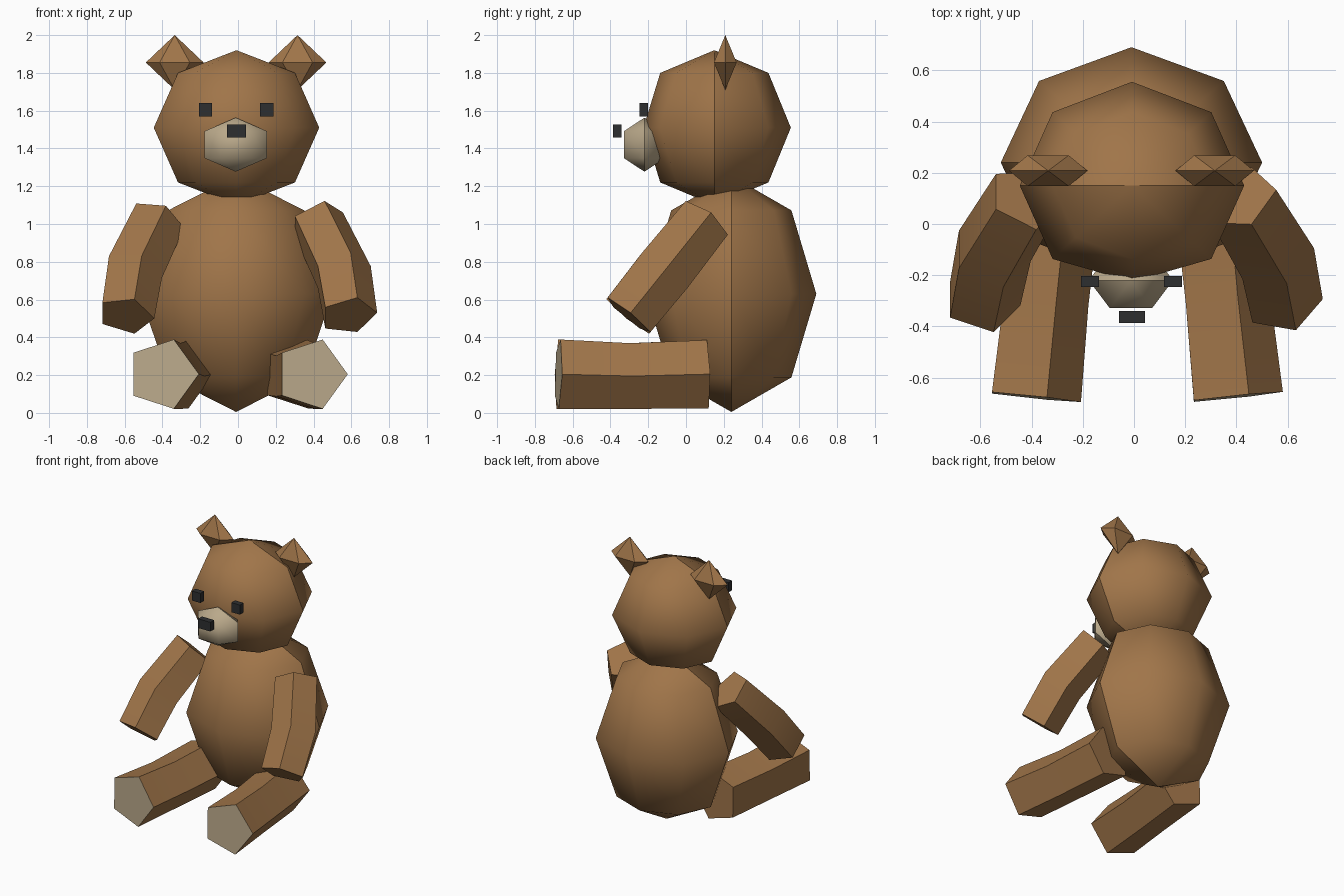
import bpy, bmesh, math
from mathutils import Vector, Matrix

cube = bpy.data.objects.get("Cube")
if cube:
    bpy.data.objects.remove(cube, do_unlink=True)


def material(name, rgb):
    m = bpy.data.materials.new(name)
    m.use_nodes = True
    m.diffuse_color = (*rgb, 1)
    m.node_tree.nodes["Principled BSDF"].inputs["Base Color"].default_value = (*rgb, 1)
    return m


BROWN = material("brown fur", (0.352, 0.178, 0.067))
BEIGE = material("beige fabric", (0.49, 0.395, 0.255))
DARK = material("dark buttons", (0.027, 0.028, 0.03))
MID = -0.005  # x of the symmetry plane


def finish(bm, name, mats, sharp_angle):
    """Shade smooth with sharp creases and link the part."""
    bmesh.ops.recalc_face_normals(bm, faces=bm.faces)
    for f in bm.faces:
        f.smooth = True
    for e in bm.edges:
        if e.calc_face_angle(0) > math.radians(sharp_angle):
            e.smooth = False
    mesh = bpy.data.meshes.new(name)
    bm.to_mesh(mesh)
    bm.free()
    for m in mats:
        mesh.materials.append(m)
    obj = bpy.data.objects.new(name, mesh)
    bpy.context.scene.collection.objects.link(obj)
    return obj


def ball(name, mat, centre, radii, segments, rings, front=None):
    """Low-poly ball with a side seam between its front and back halves."""
    bm = bmesh.new()
    place = (Matrix.Translation(centre) @ Matrix.Diagonal((*radii, 1))
             @ Matrix.Rotation(math.pi / 2, 4, 'Z'))
    bmesh.ops.create_uvsphere(bm, u_segments=segments, v_segments=rings,
                              radius=1, matrix=place)
    for e in bm.edges:
        if all(abs(v.co.y - centre[1]) < 1e-3 for v in e.verts):
            e.smooth = False
    if front is not None:  # flatten the foremost point
        min(bm.verts, key=lambda v: v.co.y).co.y = front
    return finish(bm, name, [mat], 80)


def box(name, mat, centre, size):
    bm = bmesh.new()
    bmesh.ops.create_cube(bm, size=1, matrix=Matrix.Translation(centre)
                          @ Matrix.Diagonal((*size, 1)))
    return finish(bm, name, [mat], 30)


def limb(name, path, radii, sole=False):
    """Five-sided bent tube with flat ends; the far end may be a sole."""
    pts = [Vector(p) for p in path]
    bm = bmesh.new()
    loops = []
    for i, p in enumerate(pts):
        d = (pts[min(i + 1, len(pts) - 1)] - pts[max(i - 1, 0)]).normalized()
        u = Vector((1, 0, 0))
        u = (u - d * d.dot(u)).normalized()
        v = d.cross(u)
        angles = [k * math.tau / 5 for k in range(5)]
        loops.append([bm.verts.new(p + radii[i] * (u * math.cos(a) + v * math.sin(a)))
                      for a in angles])
    for a, b in zip(loops, loops[1:]):
        for k in range(5):
            n = (k + 1) % 5
            bm.faces.new((a[k], a[n], b[n], b[k]))
    bm.faces.new(loops[0])
    end = bm.faces.new(loops[-1])
    end.material_index = 1 if sole else 0
    return finish(bm, name, [BROWN, BEIGE] if sole else [BROWN], 60)


def ear(name, centre):
    """Thin diamond pillow with a short ridge on both faces."""
    bm = bmesh.new()
    c = Vector(centre)
    for s in (-1, 1):
        for p in ((s * 0.153, 0, 0), (0, 0, s * 0.145),
                  (s * 0.08, 0.06, 0), (s * 0.08, -0.06, 0)):
            bm.verts.new(c + Vector(p))
    bmesh.ops.convex_hull(bm, input=bm.verts)
    return finish(bm, name, [BROWN], 35)


# Torso, head and muzzle
ball("body", BROWN, (-0.01, 0.24, 0.63), (0.51, 0.45, 0.625), 8, 4)
ball("head", BROWN, (-0.008, 0.15, 1.51), (0.438, 0.405, 0.41), 8, 4, front=-0.225)
ball("muzzle", BEIGE, (-0.012, -0.22, 1.42), (0.19, 0.145, 0.143), 6, 3)

# Nose and paired parts
box("nose", DARK, (MID - 0.003, -0.363, 1.493), (0.1, 0.045, 0.068))
for side, s in (("left", 1), ("right", -1)):
    box(side + "_eye", DARK, (MID - 0.005 + s * 0.162, -0.224, 1.605), (0.071, 0.043, 0.071))
    ear(side + "_ear", (MID - 0.005 + s * 0.325, 0.208, 1.855))
    arm = [(0.42, 0.1, 1.02), (0.553, -0.12, 0.745), (0.59, -0.305, 0.515)]
    limb(side + "_arm", [(MID + s * x, y, z) for x, y, z in arm], (0.15, 0.16, 0.153))
    leg = [(0.315, 0.11, 0.205), (0.355, -0.3, 0.195), (0.394, -0.675, 0.205)]
    limb(side + "_leg", [(MID + s * x, y, z) for x, y, z in leg],
         (0.19, 0.183, 0.193), sole=True)
